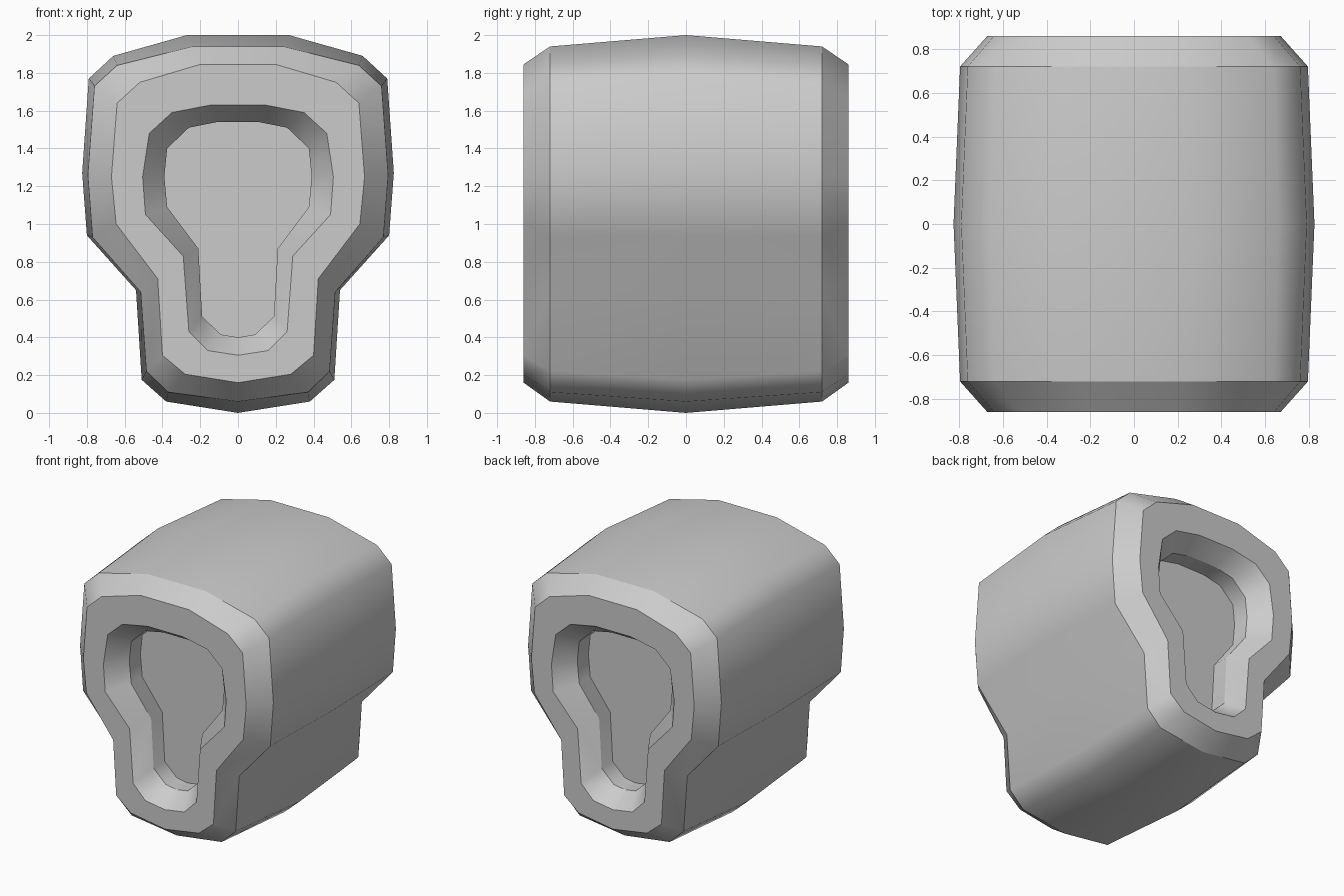
import bpy
import bmesh

default_cube = bpy.data.objects.get("Cube")
if default_cube:
    bpy.data.objects.remove(default_cube, do_unlink=True)


def make_material(name, colour):
    material = bpy.data.materials.new(name)
    material.use_nodes = True
    material.diffuse_color = colour
    material.node_tree.nodes["Principled BSDF"].inputs["Base Color"].default_value = colour
    return material


# Right halves of the keyhole outlines as (x, z), running from the top to the bottom tip
belly = [(.27, 2), (.66, 1.89), (.79, 1.77), (.825, 1.27), (.8, .94),
         (.54, .65), (.51, .175), (.38, .06), (0, 0)]
shoulder = [(.24, 1.94), (.64, 1.84), (.76, 1.73), (.795, 1.26), (.77, .93),
            (.515, .64), (.485, .22), (.37, .11), (0, .06)]
rim = [(.2, 1.845), (.52, 1.75), (.64, 1.64), (.67, 1.25), (.645, 1),
       (.425, .71), (.4, .305), (.28, .205), (0, .16)]
opening = [(.145, 1.63), (.35, 1.59), (.47, 1.48), (.505, 1.25), (.49, 1.05),
           (.29, .83), (.26, .43), (.16, .33), (0, .305)]
recess = [(.11, 1.54), (.26, 1.51), (.375, 1.4), (.39, 1.25), (.375, 1.09),
          (.21, .87), (.19, .51), (.09, .415), (0, .4)]

# Loft stations from the middle outwards, ending at the recess floor
half_loft = [(shoulder, .72), (rim, .86), (opening, .86), (recess, .72), (recess, .59)]


def add_ring(bm, half_profile, y):
    """Mirror a half outline into a closed ring of vertices."""
    left_half = [(-x, z) for x, z in reversed(half_profile) if x > 0]
    return [bm.verts.new((x, y, z)) for x, z in half_profile + left_half]


def bridge(bm, ring_a, ring_b):
    count = len(ring_a)
    for i in range(count):
        j = (i + 1) % count
        bm.faces.new((ring_a[i], ring_a[j], ring_b[j], ring_b[i]))


def mark_sharp(bm, ring):
    for a, b in zip(ring, ring[1:] + ring[:1]):
        bm.edges.get((a, b)).smooth = False


# Keyhole body with a stepped recess in both ends
bm = bmesh.new()
middle = add_ring(bm, belly, 0)
for side in (-1, 1):
    previous = middle
    sharp_rings = []
    for profile, distance in half_loft:
        ring = add_ring(bm, profile, side * distance)
        bridge(bm, previous, ring)
        sharp_rings.append(ring)
        previous = ring
    bm.faces.new(previous)
    for ring in sharp_rings:
        mark_sharp(bm, ring)

for face in bm.faces:
    face.smooth = True
bmesh.ops.recalc_face_normals(bm, faces=bm.faces[:])

mesh = bpy.data.meshes.new("keyhole_body")
bm.to_mesh(mesh)
bm.free()
mesh.materials.append(make_material("plain grey", (.6, .6, .6, 1)))
body = bpy.data.objects.new("keyhole_body", mesh)
bpy.context.collection.objects.link(body)
